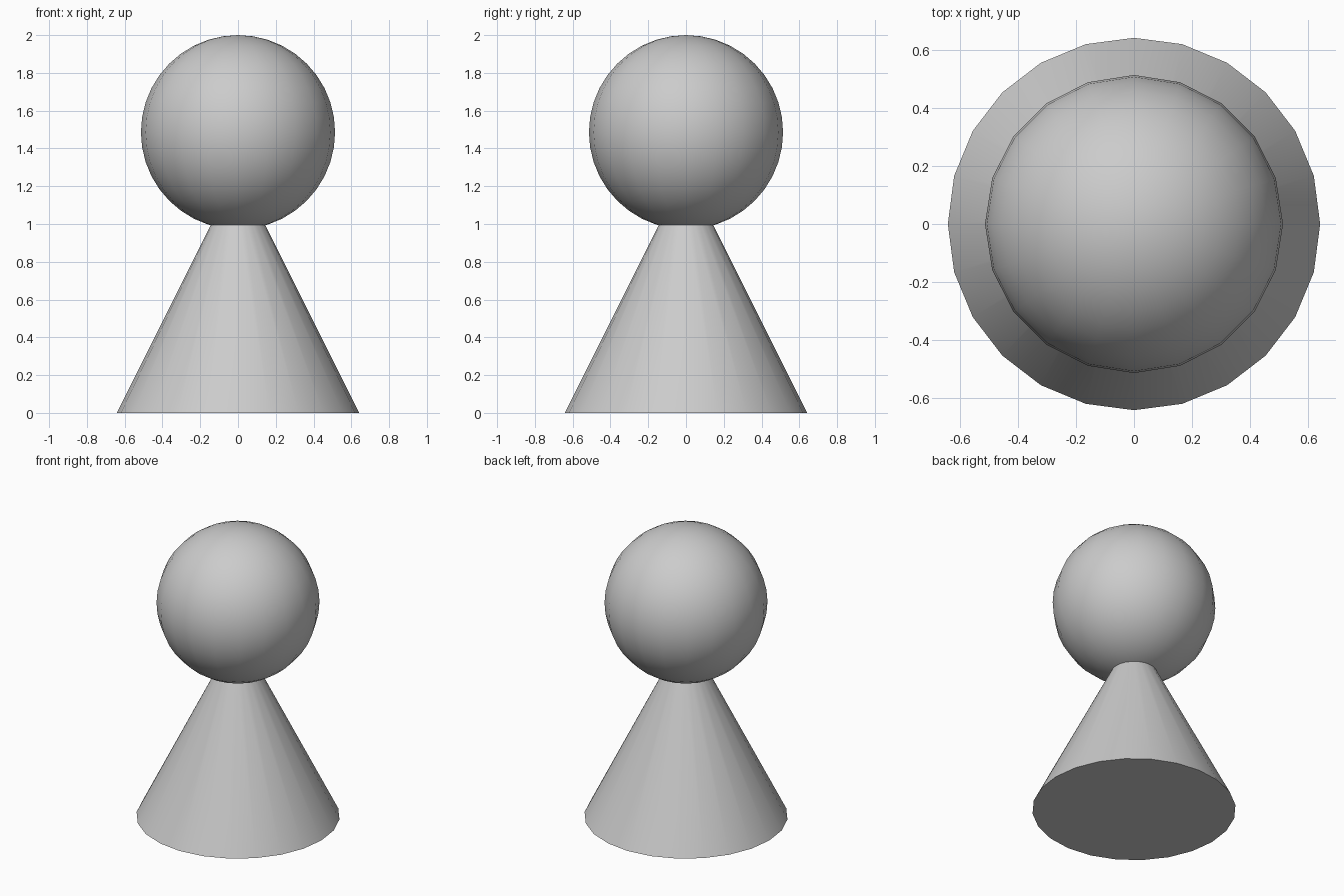
import bpy
import math

default_cube = bpy.data.objects.get("Cube")
if default_cube:
    bpy.data.objects.remove(default_cube, do_unlink=True)

# Single plain grey for the whole piece
grey = bpy.data.materials.new("light_grey")
grey.use_nodes = True
grey.diffuse_color = (0.6, 0.6, 0.6, 1)
grey.node_tree.nodes["Principled BSDF"].inputs["Base Color"].default_value = grey.diffuse_color


def finish(name):
    """Name, colour and smooth the active part, keeping hard rims sharp."""
    part = bpy.context.object
    part.name = name
    part.data.materials.append(grey)
    bpy.ops.object.shade_smooth_by_angle(angle=math.radians(40))


BASE_RADIUS = 0.642
HEAD_RADIUS = 0.514
BODY_HEIGHT = 1.05  # the top rim is buried in the head

# Tapered body with a closed flat base; its sides rise two for every one inward
bpy.ops.mesh.primitive_cone_add(
    vertices=24,
    radius1=BASE_RADIUS,
    radius2=BASE_RADIUS - BODY_HEIGHT / 2,
    depth=BODY_HEIGHT,
    location=(0, 0, BODY_HEIGHT / 2),
)
finish("body")

# Round head resting over the body
bpy.ops.mesh.primitive_uv_sphere_add(
    segments=20,
    ring_count=20,
    radius=HEAD_RADIUS,
    location=(0, 0, 2 - HEAD_RADIUS),
)
finish("head")
